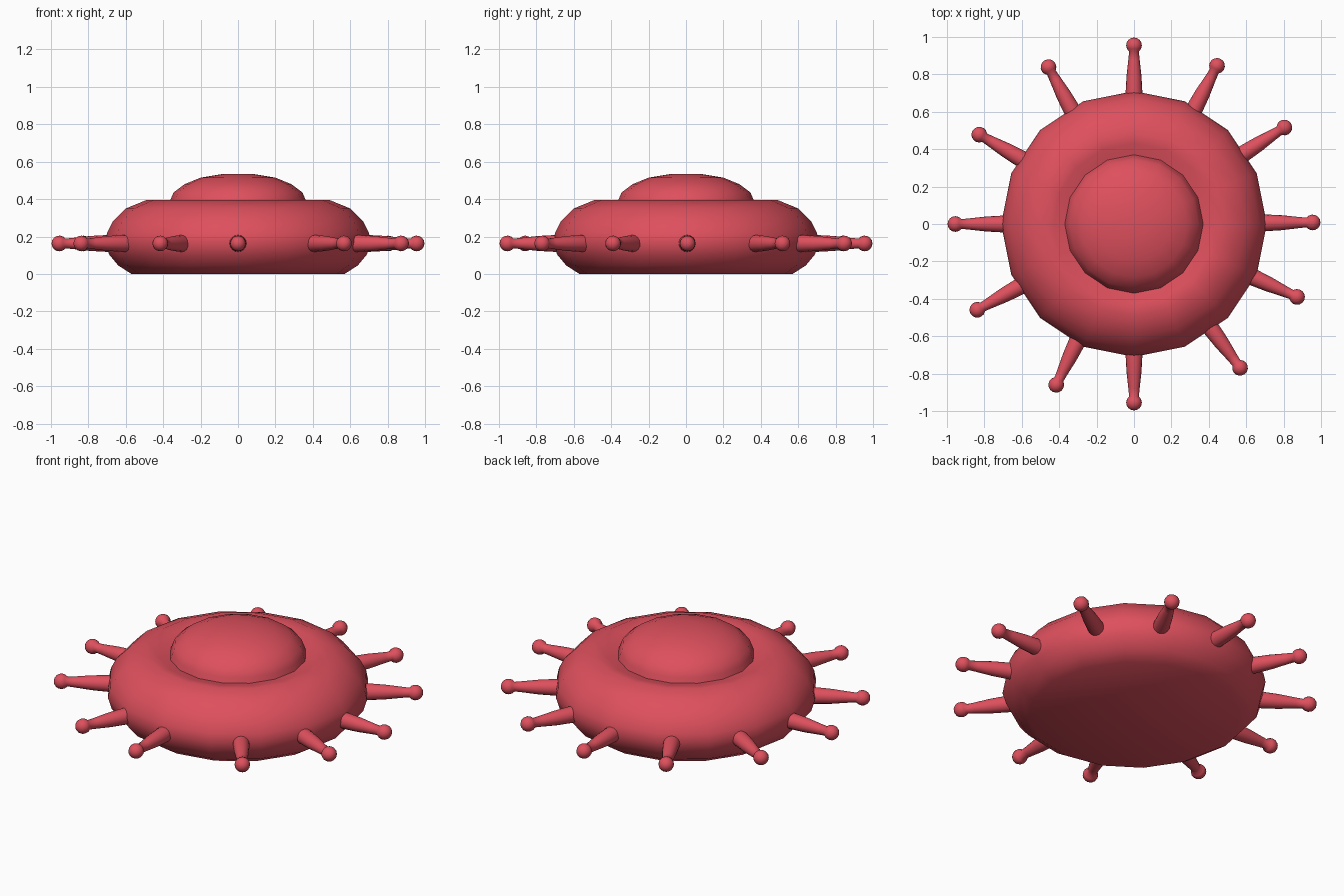
import bpy, bmesh, math
from mathutils import Matrix

cube = bpy.data.objects.get("Cube")
if cube:
    bpy.data.objects.remove(cube, do_unlink=True)

red = bpy.data.materials.new("coral red")
red.use_nodes = True
colour = (0.73, 0.08, 0.11, 1)
red.diffuse_color = colour
red.node_tree.nodes["Principled BSDF"].inputs["Base Color"].default_value = colour


def lathe(name, profile, sides, sharp_angle):
    """Spin (radius, height) points around z; zero radius closes the end."""
    bm = bmesh.new()
    verts = [bm.verts.new((r, 0, z)) for r, z in profile]
    edges = [bm.edges.new(pair) for pair in zip(verts, verts[1:])]
    bmesh.ops.spin(bm, geom=verts + edges, cent=(0, 0, 0), axis=(0, 0, 1),
                   angle=math.tau, steps=sides, use_duplicate=False)
    bmesh.ops.remove_doubles(bm, verts=bm.verts, dist=0.0005)
    bmesh.ops.recalc_face_normals(bm, faces=bm.faces)
    mesh = bpy.data.meshes.new(name)
    bm.to_mesh(mesh)
    bm.free()
    mesh.materials.append(red)
    obj = bpy.data.objects.new(name, mesh)
    bpy.context.collection.objects.link(obj)
    bpy.ops.object.select_all(action='DESELECT')
    obj.select_set(True)
    bpy.context.view_layer.objects.active = obj
    bpy.ops.object.shade_smooth_by_angle(angle=math.radians(sharp_angle))
    return obj


# Rounded disc body with a shallow groove around a raised dome
lathe("body", [(0, 0), (0.57, 0), (0.64, 0.045), (0.69, 0.105), (0.71, 0.17),
               (0.70, 0.22), (0.67, 0.28), (0.60, 0.35), (0.49, 0.395),
               (0.43, 0.385), (0.37, 0.37), (0.36, 0.40), (0.345, 0.435),
               (0.285, 0.48), (0.2, 0.515), (0.08, 0.535), (0, 0.535)], 16, 75)

# Tapered spikes with ball tips, at slightly uneven angles around the rim
ball_centre, ball_radius = 0.955, 0.042
spike_profile = [(0, 0.58), (0.042, 0.58), (0.045, 0.7), (0.04, 0.79),
                 (0.03, 0.88), (0.026, ball_centre - 0.033)]
for step in range(1, 7):
    a = math.radians(40 + step * 140 / 6)
    spike_profile.append((ball_radius * math.sin(a),
                          ball_centre - ball_radius * math.cos(a)))

for i, angle in enumerate([0.5, 32.7, 62.3, 90, 118.6, 150, 180,
                           208.7, 244.2, 270, 306.4, 335.9]):
    spike = lathe(f"spike_{i + 1}", spike_profile, 16, 60)
    spike.data.transform(Matrix.Translation((0, 0, 0.163))
                         @ Matrix.Rotation(math.radians(angle), 4, 'Z')
                         @ Matrix.Rotation(math.pi / 2, 4, 'Y'))
